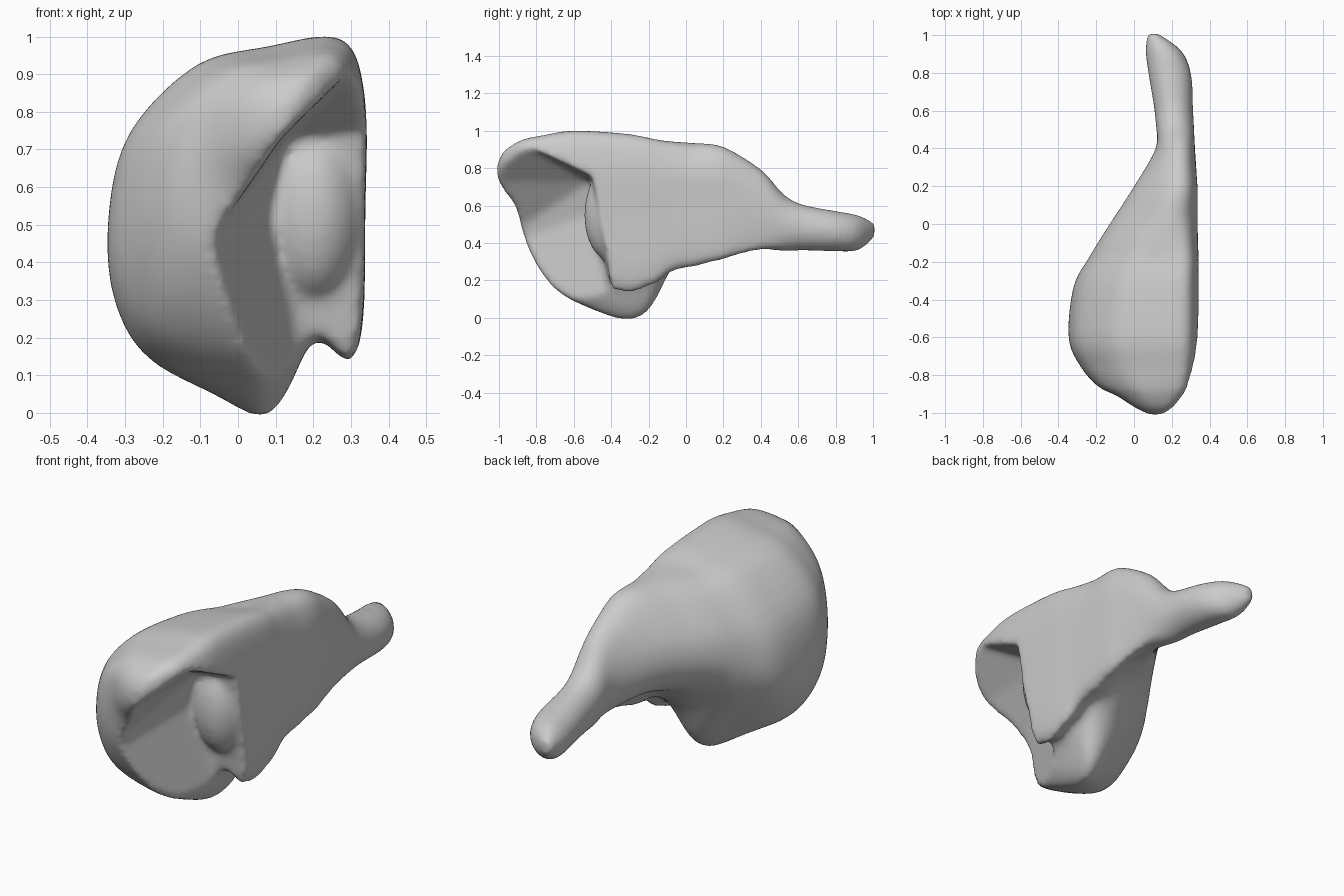
import bpy, bmesh
from mathutils import Vector, Matrix

cube = bpy.data.objects.get("Cube")
if cube:
    bpy.data.objects.remove(cube)

bone = bpy.data.materials.new("bone grey")
bone.use_nodes = True
grey = (0.6, 0.6, 0.6, 1)
bone.diffuse_color = grey
bone.node_tree.nodes["Principled BSDF"].inputs["Base Color"].default_value = grey


def make_object(name, bm):
    bmesh.ops.recalc_face_normals(bm, faces=bm.faces)
    mesh = bpy.data.meshes.new(name)
    bm.to_mesh(mesh)
    bm.free()
    obj = bpy.data.objects.new(name, mesh)
    bpy.context.collection.objects.link(obj)
    mesh.materials.append(bone)
    return obj


def spline(points, steps, closed=False):
    """Smooth curve through points of any dimension."""
    points = [Vector(p) for p in points]
    count = len(points)
    pick = lambda i: points[i % count] if closed else points[max(0, min(count - 1, i))]
    result = []
    for i in range(count if closed else count - 1):
        a, b, c, d = (pick(i + k) for k in (-1, 0, 1, 2))
        for s in range(steps):
            t = s / steps
            result.append(b + ((c - a) * t + (2 * a - 5 * b + 4 * c - d) * t**2
                               + (3 * b - a - 3 * c + d) * t**3) / 2)
    return result if closed else result + [points[-1]]


def ramp(value, start, end):
    return max(0, min(1, (value - start) / (end - start)))


def combine(target, helper, operation):
    """Boolean with a hidden helper."""
    helper.hide_render = True
    helper.hide_viewport = True
    mod = target.modifiers.new(helper.name, 'BOOLEAN')
    mod.operation = operation
    mod.object = helper
    mod.solver = 'EXACT'


# Sections: bulging front, narrow lobe, flat underside and rounded top at the rear
front_top = ((1, .55), (1, .84), (.91, 1), (.62, .975), (.34, .92), (.08, .72))
rear_top = ((1, .55), (.99, .78), (.87, .96), (.64, 1), (.36, .9), (.08, .68))
front, lobe, rear = (spline(points, 4, True) for points in (
    ((0, .47), (.03, .24), (.18, .08), (.54, 0), (.66, .04), (.8, .2), (.93, .15), (.99, .27))
    + front_top,
    ((0, .52), (.06, .36), (.29, .17), (.53, 0), (.65, .03), (.79, .2), (.93, .14), (.99, .24))
    + front_top,
    ((0, .5), (.06, .35), (.2, .25), (.4, .2), (.56, .16), (.72, .07), (.87, 0), (.98, .09))
    + rear_top))

# Stations along the body: y, right x, left x, bottom z, top z
stations = spline((
    (-1.008, .08, .15, .74, .83), (-.975, .01, .2, .67, .89), (-.91, -.09, .26, .57, .935),
    (-.86, -.19, .295, .38, .955), (-.75, -.285, .322, .2, .975), (-.6, -.345, .335, .09, .996),
    (-.33, -.32, .338, -.004, .98), (-.18, -.24, .338, .06, .955), (-.08, -.18, .336, .19, .945),
    (.03, -.11, .335, .265, .935), (.2, 0, .335, .31, .915), (.4, .115, .323, .338, .8),
    (.52, .115, .318, .352, .665), (.62, .105, .313, .36, .608), (.8, .075, .303, .355, .572),
    (.92, .06, .25, .36, .55), (1.008, .07, .13, .43, .51)), 4)

bm = bmesh.new()
rings = []
middle = Vector((.5, .5))
for y, x0, x1, z0, z1 in stations:
    to_lobe, to_rear, to_tail = ramp(y, -.5, -.25), ramp(y, -.2, .04), ramp(y, .2, .55)
    ring = []
    for a, b, c in zip(front, lobe, rear):
        p = a.lerp(b, to_lobe).lerp(c, to_rear)
        oval = middle + (p - middle).normalized() * .5
        p = p.lerp(oval, to_tail)
        ring.append(bm.verts.new((x0 + p.x * (x1 - x0), y, z0 + p.y * (z1 - z0))))
    rings.append(ring)
for a, b in zip(rings, rings[1:]):
    for i in range(len(a)):
        j = (i + 1) % len(a)
        bm.faces.new((a[i], a[j], b[j], b[i]))
for ring in (rings[0], rings[-1]):
    bm.faces.new(ring)
body = make_object("bone_body", bm)

# Hollow under the front ridge
bm = bmesh.new()
for p in ((-.16, -1.1, .35), (.11, -1.1, .73), (.44, -1.1, 1.06), (.6, -1.1, -.1),
          (-.08, -1.1, -.1), (.08, -.52, .55), (.13, -.51, .73), (.6, -.49, .79),
          (.6, -.47, .5), (.6, -.38, .2), (.17, -.41, .17), (.6, -.35, -.1), (.2, -.37, -.1)):
    bm.verts.new(p)
bmesh.ops.convex_hull(bm, input=bm.verts)
bmesh.ops.delete(bm, geom=[v for v in bm.verts if not v.link_faces], context='VERTS')
combine(body, make_object("hollow_cutter", bm), 'DIFFERENCE')

# Rounded swelling inside the hollow
bm = bmesh.new()
bmesh.ops.create_uvsphere(
    bm, u_segments=32, v_segments=16, radius=1,
    matrix=Matrix.Translation((.2, -.4, .55)) @ Matrix.Diagonal((.135, .145, .25, 1)))
combine(body, make_object("hollow_swelling", bm), 'UNION')

# Fuse and soften everything into one smooth skin
remesh = body.modifiers.new("fuse", 'REMESH')
remesh.mode = 'VOXEL'
remesh.voxel_size = .014
remesh.use_smooth_shade = True
soft = body.modifiers.new("soften", 'SMOOTH')
soft.factor = .5
soft.iterations = 18
